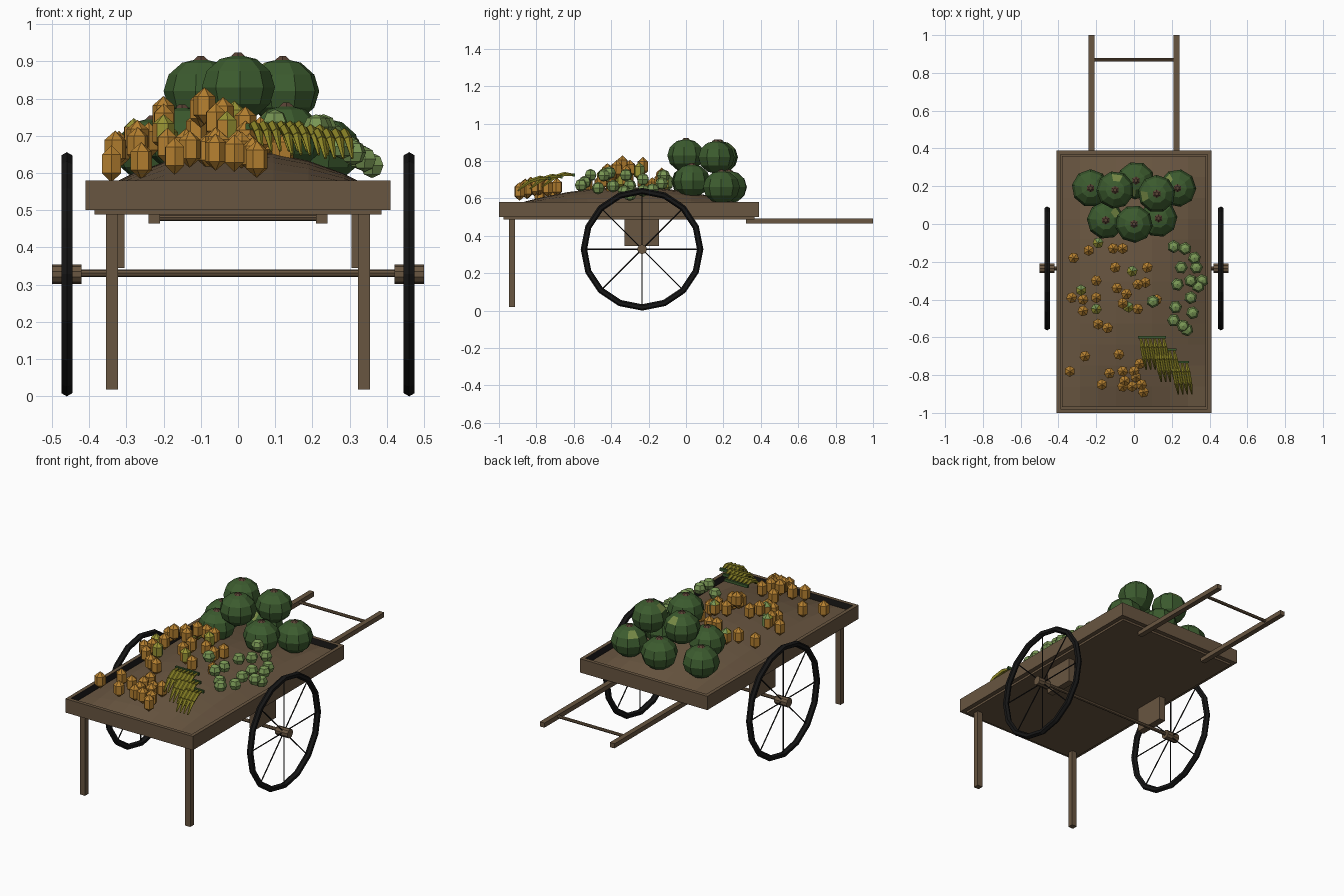
import bpy, bmesh, math
from mathutils import Matrix, Vector

cube = bpy.data.objects.get("Cube")
if cube:
    bpy.data.objects.remove(cube, do_unlink=True)


def material(name, r, g, b):
    m = bpy.data.materials.new(name)
    m.use_nodes = True
    m.diffuse_color = (r, g, b, 1)
    m.node_tree.nodes["Principled BSDF"].inputs["Base Color"].default_value = (r, g, b, 1)
    return m


wood = material("brown wood", .14, .092, .052)
shade = material("dark wood", .012, .011, .01)
iron = material("black iron", .008, .008, .008)
rind = material("melon green", .045, .105, .028)
pale = material("pale green patch", .18, .25, .06)
stalk = material("stem brown", .1, .055, .035)
orange = material("mango orange", .47, .22, .03)
lime = material("yellow green", .32, .3, .035)
guava = material("light green", .19, .31, .09)
yellow = material("banana yellow", .27, .24, .02)


def finish(name, bm, *mats):
    mesh = bpy.data.meshes.new(name)
    bm.normal_update()
    bm.to_mesh(mesh)
    bm.free()
    for m in mats:
        mesh.materials.append(m)
    ob = bpy.data.objects.new(name, mesh)
    bpy.context.collection.objects.link(ob)
    return ob


def add_box(bm, lo, hi):
    lo, hi = Vector(lo), Vector(hi)
    mat = Matrix.Translation((lo + hi) / 2) @ Matrix.Diagonal((*(hi - lo), 1))
    return bmesh.ops.create_cube(bm, size=1, matrix=mat)["verts"]


def box(name, lo, hi, mat=wood):
    bm = bmesh.new()
    add_box(bm, lo, hi)
    return finish(name, bm, mat)


def add_rod(bm, a, b, r, r2=None, sides=8):
    a, b = Vector(a), Vector(b)
    d = b - a
    mat = Matrix.Translation((a + b) / 2) @ d.to_track_quat("Z", "Y").to_matrix().to_4x4()
    return bmesh.ops.create_cone(bm, cap_ends=True, segments=sides, radius1=r,
                                 radius2=r if r2 is None else r2, depth=d.length, matrix=mat)["verts"]


def rod(name, a, b, r, mat=wood, sides=8):
    bm = bmesh.new()
    add_rod(bm, a, b, r, sides=sides)
    return finish(name, bm, mat)


def add_ball(bm, pos, radius, height, sides, rings, turn=0):
    mat = (Matrix.Translation(pos) @ Matrix.Rotation(turn, 4, "Z")
           @ Matrix.Diagonal((radius, radius, height, 1)))
    verts = bmesh.ops.create_uvsphere(bm, u_segments=sides, v_segments=rings, radius=1, matrix=mat)["verts"]
    bm.normal_update()
    return list({f for v in verts for f in v.link_faces})


# Tray with a sunken, dark-sided inside
bm = bmesh.new()
add_box(bm, (-.41, -1, .5), (.41, .39, .58))
bm.normal_update()
top = max(bm.faces, key=lambda f: f.calc_center_median().z)
bmesh.ops.inset_region(bm, faces=[top], thickness=.03)
pit = bmesh.ops.extrude_face_region(bm, geom=[top])["geom"]
bmesh.ops.translate(bm, vec=(0, 0, -.05), verts=[v for v in pit if isinstance(v, bmesh.types.BMVert)])
bm.faces.remove(top) if top.is_valid else None
for f in bm.faces:
    c = f.calc_center_median()
    if .53 < c.z < .57 and abs(c.x) < .4 and -.99 < c.y < .38:
        f.material_index = 1
finish("tray", bm, wood, shade)
box("tray_base", (-.385, -.975, .488), (.385, .365, .5))

# Gently heaped bed under the produce
bm = bmesh.new()
bmesh.ops.create_grid(bm, x_segments=8, y_segments=12, size=1)
for v in bm.verts:
    v.co.z = .55 + .11 * (1 - v.co.x ** 2) * (1 - v.co.y ** 2)
    v.co.x *= .38
    v.co.y = -.305 + .665 * v.co.y
finish("heaped_bed", bm, wood)

# Legs, axle brackets, handles and wheels on both sides
for s, side in ((1, "left"), (-1, "right")):
    def span(a, b):
        return min(s * a, s * b), max(s * a, s * b)
    x0, x1 = span(.322, .355)
    box(side + "_leg", (x0, -.945, .018), (x1, -.913, .49))
    x0, x1 = span(.305, .345)
    box(side + "_axle_bracket", (x0, -.33, .345), (x1, -.145, .5))
    x0, x1 = span(.21, .24)
    box(side + "_handle", (x0, .32, .465), (x1, 1, .492))
    hub = Vector((s * .46, -.235, .328))
    rod(side + "_hub", hub - Vector((.04, 0, 0)), hub + Vector((.04, 0, 0)), .026, sides=10)
    bpy.ops.mesh.primitive_torus_add(location=hub, rotation=(0, math.pi / 2, 0), major_segments=16,
                                     minor_segments=6, major_radius=.311, minor_radius=.017)
    tyre = bpy.context.object
    tyre.name = side + "_wheel_rim"
    tyre.data.materials.append(iron)
    for p in tyre.data.polygons:
        p.use_smooth = False
    bm = bmesh.new()
    for k in range(8):
        a = k * math.pi / 4
        add_rod(bm, hub, hub + .305 * Vector((0, math.cos(a), math.sin(a))), .0035, sides=5)
    finish(side + "_spokes", bm, shade)
rod("axle", (-.44, -.235, .331), (.44, -.235, .331), .01)
rod("handle_crossbar", (-.215, .87, .48), (.215, .87, .48), .009)

# Stacked melons with stem discs and pale patches
melons = [(-23, 19, 66), (23, 19, 66), (1, 23, 66), (-15, 2, 69), (13, 3, 69.5),
          (0, 0, 83), (-10, 18, 82), (12, 16, 82)]
bm = bmesh.new()
for i, p in enumerate(melons):
    c = Vector(p) / 100
    faces = add_ball(bm, c, .1, .088, 9, 6, i * .5)
    if i != 5:
        aim = Vector((math.cos(i * 2.3), math.sin(i * 2.3), 1.2))
        max(faces, key=lambda f: f.normal.dot(aim)).material_index = 1
    for v in add_rod(bm, c + Vector((0, 0, .084)), c + Vector((0, 0, .094)), .022, .01, 6):
        for f in v.link_faces:
            f.material_index = 2
finish("melons", bm, rind, pale, stalk)

# Mangoes: one main pile and a small one at the front
mangoes = [(-34, -78), (-26, -70), (-8, -69), (-17, -85), (-13, -79), (-6, -78), (-5, -83), (0, -78),
           (4, -85), (-1, -86), (5, -89), (-6, -86), (1, -81), (3, -74),
           (-32, -18), (-24, -14), (-19, -10), (-11, -13), (-6, -13), (-10, -23), (-20, -30), (-28, -35),
           (-33, -39), (-27, -40), (-20, -39), (-27, -46), (-20, -45), (-19, -53), (-14, -55), (-9, -34),
           (-6, -42), (-1, -25), (2, -32), (6, -31), (7, -23), (2, -45), (-3, -44), (12, -40), (-4, -37)]
bm = bmesh.new()
for i, (x, y) in enumerate(mangoes):
    x, y = x / 100, y / 100
    z = (.622 + .165 * math.exp(-25 * (x + .11) ** 2 - 20 * (y + .3) ** 2)
         + .05 * math.exp(-40 * (x + .06) ** 2 - 60 * (y + .78) ** 2))
    for f in add_ball(bm, (x, y, z), .034, .05, 6, 3, i * .7):
        if i % 5 == 1 and i > 14 and f.normal.x + f.normal.z > -.2:
            f.material_index = 1 + (f.normal.y > .3)
finish("mangoes", bm, orange, lime, guava)

# Guavas sloping down to the left side
guavas = [(21, -12), (27, -13), (32, -18), (33, -23), (25, -23), (23, -32), (30, -30), (34, -33),
          (30, -39), (31, -47), (22, -44), (21, -51), (26, -54), (28, -56), (36, -30), (10, -41)]
bm = bmesh.new()
for i, (x, y) in enumerate(guavas):
    x, y = x / 100, y / 100
    z = .605 + .8 * (.38 - max(x, .2)) - .5 * abs(y + .33) * (.4 - x)
    add_ball(bm, (x, y, z), .035, .034, 6, 4, i * .9)
finish("guavas", bm, guava)

# Banana bunches: curved fruit hanging from a green stem bar
bm = bmesh.new()
for x0, y0, z0, count in ((.035, -.6, .725, 6), (.115, -.665, .715, 5), (.205, -.73, .705, 4)):
    width = .024 * (count - 1)
    for v in add_box(bm, (x0 - .015, y0 - .006, z0 - .008), (x0 + width + .015, y0 + .006, z0 + .008)):
        for f in v.link_faces:
            f.material_index = 1
    for k in range(count):
        pts = [Vector((x0 + .024 * k + .03 * t, y0 - .17 * t, z0 + .05 * t - .115 * t * t))
               for t in (0, .3, .65, 1)]
        radii = (.006, .012, .012, .004)
        for a, b, r, r2 in zip(pts, pts[1:], radii, radii[1:]):
            add_rod(bm, a, b, r, r2, 5)
finish("bananas", bm, yellow, rind)
